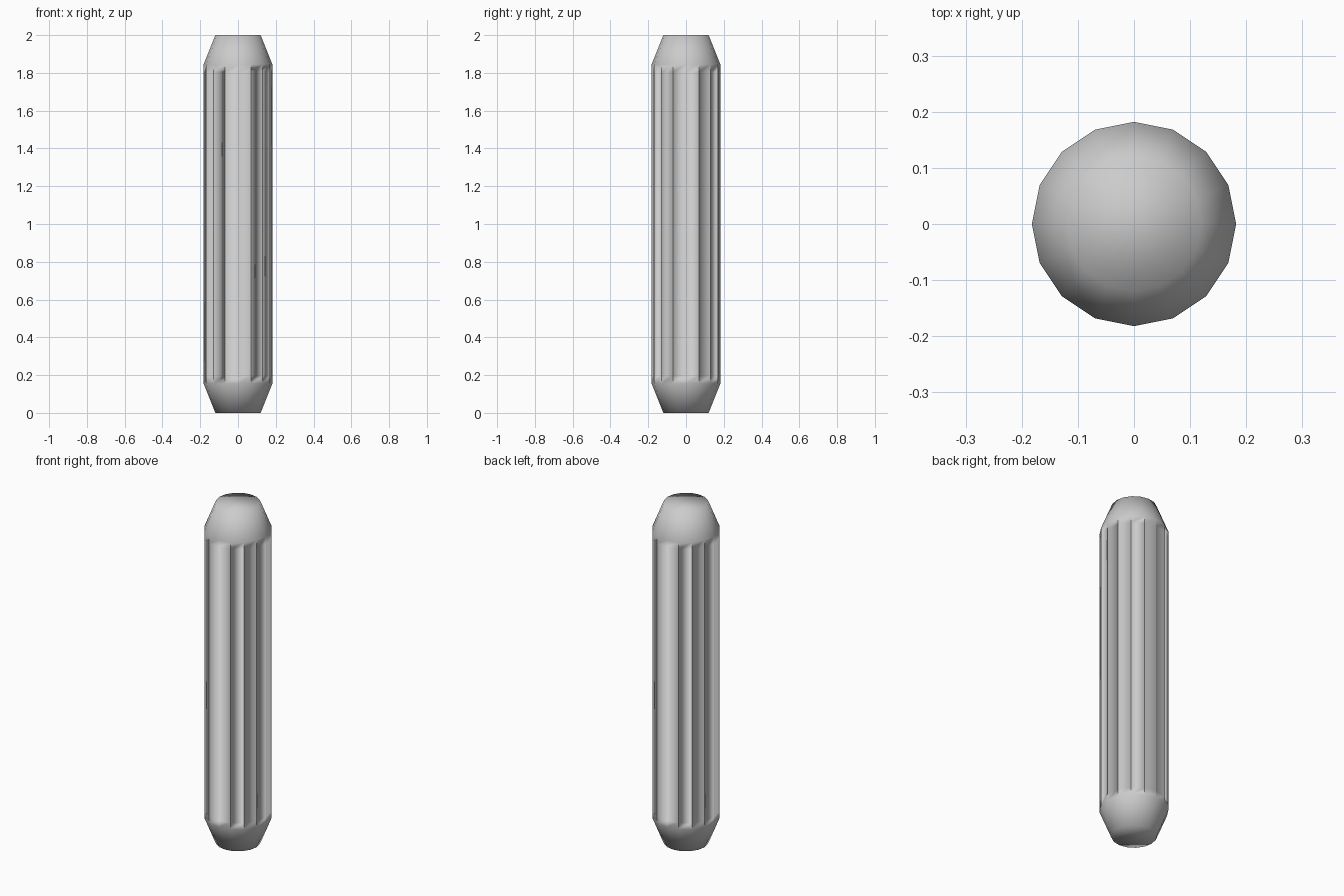
import bpy, bmesh, math

if "Cube" in bpy.data.objects:
    bpy.data.objects.remove(bpy.data.objects["Cube"])

SIDES = 16
# Profile of the pin: radius, height
PROFILE = [(0.12, 0.0), (0.182, 0.155), (0.182, 1.845), (0.12, 2.0)]

bm = bmesh.new()
rings = []
for r, z in PROFILE:
    rings.append([bm.verts.new((r * math.cos(2 * math.pi * i / SIDES),
                                r * math.sin(2 * math.pi * i / SIDES), z))
                  for i in range(SIDES)])

# End caps and side walls
bm.faces.new(rings[0][::-1])
bm.faces.new(rings[-1])
flutes = []
for k in range(len(rings) - 1):
    for i in range(SIDES):
        j = (i + 1) % SIDES
        f = bm.faces.new((rings[k][i], rings[k][j], rings[k + 1][j], rings[k + 1][i]))
        if k == 1:
            flutes.append(f)

# Sunken flutes: inset every long side face and push it inward
bmesh.ops.inset_individual(bm, faces=flutes, thickness=0.016, depth=-0.016)
for f in flutes:
    for v in f.verts:
        v.co.z = 0.195 if v.co.z < 1 else 1.805

for f in bm.faces:
    f.smooth = True
bmesh.ops.recalc_face_normals(bm, faces=bm.faces)
mesh = bpy.data.meshes.new("fluted_dowel_pin")
bm.to_mesh(mesh)
bm.free()
pin = bpy.data.objects.new("fluted_dowel_pin", mesh)
bpy.context.collection.objects.link(pin)
